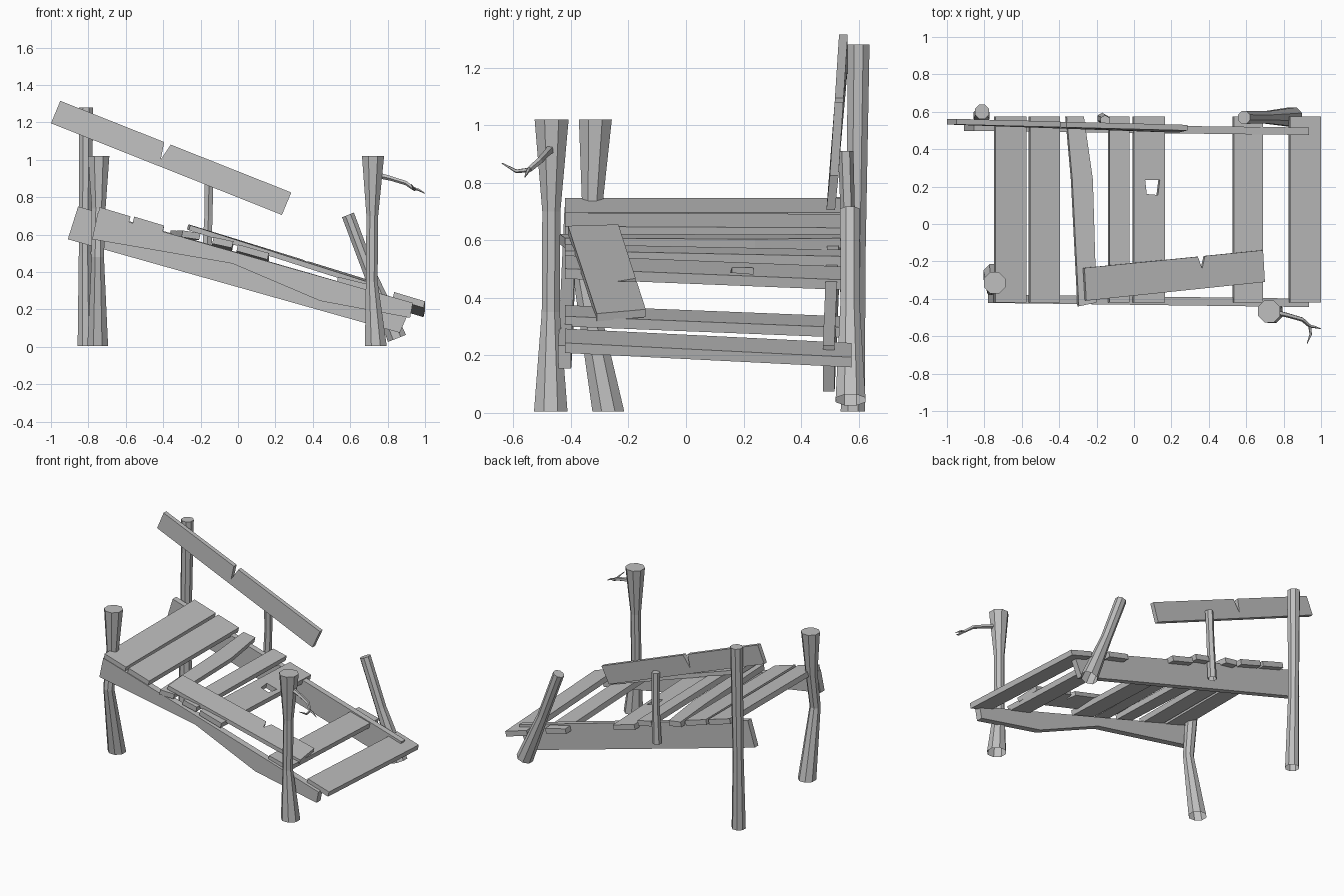
import bpy
import bmesh
import math
from mathutils import Vector

cube = bpy.data.objects.get("Cube")
if cube:
    bpy.data.objects.remove(cube, do_unlink=True)

GREY = (0.52, 0.52, 0.52, 1)
wood = bpy.data.materials.new("weathered grey wood")
wood.use_nodes = True
wood.diffuse_color = GREY
shader = wood.node_tree.nodes["Principled BSDF"]
shader.inputs["Base Color"].default_value = GREY
shader.inputs["Roughness"].default_value = 0.9


def finish(name, bm):
    bmesh.ops.recalc_face_normals(bm, faces=bm.faces)
    mesh = bpy.data.meshes.new(name)
    bm.to_mesh(mesh)
    bm.free()
    mesh.materials.append(wood)
    obj = bpy.data.objects.new(name, mesh)
    bpy.context.collection.objects.link(obj)
    return obj


def slab(name, faces, depth):
    """Board made by extruding flat faces along the depth vector."""
    bm = bmesh.new()
    for face in faces:
        bm.faces.new([bm.verts.new(p) for p in face])
    bmesh.ops.remove_doubles(bm, verts=bm.verts, dist=0.0001)
    ext = bmesh.ops.extrude_face_region(bm, geom=bm.faces[:], use_keep_orig=True)
    moved = [g for g in ext["geom"] if isinstance(g, bmesh.types.BMVert)]
    bmesh.ops.translate(bm, verts=moved, vec=depth)
    return finish(name, bm)


def loft(name, rings, sides=8, axis=(0, 0, 1)):
    """Round post from (centre, radius) rings, capped at its far end."""
    turn = Vector((0, 0, 1)).rotation_difference(Vector(axis))
    bm = bmesh.new()
    loops = []
    for centre, radius in rings:
        loop = []
        for i in range(sides):
            a = math.tau * (i + 0.5) / sides
            spoke = turn @ Vector((math.cos(a), math.sin(a), 0))
            loop.append(bm.verts.new(Vector(centre) + spoke * radius))
        loops.append(loop)
    for low, high in zip(loops, loops[1:]):
        for i in range(sides):
            j = (i + 1) % sides
            bm.faces.new((low[i], low[j], high[j], high[i]))
    bm.faces.new(loops[-1])
    return finish(name, bm)


# Upright posts, flared at the ends
loft("front_right_post", [((-.75, -.27, .005), .06), ((-.75, -.36, .48), .036),
                          ((-.745, -.325, .74), .04), ((-.745, -.315, 1.02), .062)])
loft("front_left_post", [((.737, -.47, .005), .063), ((.715, -.47, .35), .034),
                         ((.718, -.468, .7), .034), ((.722, -.467, 1.02), .064)])
loft("back_right_post", [((-.815, .58, .005), .046), ((-.818, .59, .5), .036),
                         ((-.812, .6, 1.28), .041)])

# Leaning post and short rail support
loft("leaning_post", [((.85, .572, .045), .056), ((.71, .57, .38), .036),
                      ((.588, .57, .705), .037)], axis=(-.26, 0, .66))
loft("rail_support", [((-.17, .565, .42), .03), ((-.158, .562, .7), .025),
                      ((-.155, .555, .91), .027)], sides=6)

# Forked twig on the front post
fork = (.94, -.545, .845)
loft("twig", [((.74, -.468, .92), .017), ((.82, -.487, .9), .013),
              ((.9, -.51, .875), .012), (fork, .01)], sides=5, axis=(.2, -.08, -.07))
loft("twig_long_tip", [(fork, .009), ((.965, -.55, .84), .007),
                       ((1.0, -.56, .82), .002)], sides=5, axis=(.06, -.02, -.03))
loft("twig_side_tip", [(fork, .009), ((.945, -.59, .84), .007),
                       ((.925, -.64, .868), .002)], sides=5, axis=(-.02, -.1, .02))

# Sloping side beams, outlined in x and z
front_outline = [(-.78, .575), (-.03, .445), (.44, .245), (.92, .155),
                 (.935, .235), (-.75, .715)]
back_outline = [(-.91, .575), (.865, .075), (.935, .235), (-.855, .75)]
slab("front_beam", [[(x, -.432 - .013 * x, z) for x, z in front_outline]], (0, .045, 0))
slab("back_beam", [[(x, .487 - .012 * x, z) for x, z in back_outline]], (0, .04, 0))

# Deck planks: x range, top height, slope along x, drop towards the back
FRONT, BACK = -.42, .575


def plank(name, faces, x_mid, z_top, slope, drop):
    def lift(x, y):
        return (x, y, z_top - slope * (x - x_mid) - drop * (y - FRONT))
    slab(name, [[lift(x, y) for x, y in f] for f in faces], (-.008, 0, -.035))


def box(x0, x1, y0=FRONT, y1=BACK):
    return [(x0, y0), (x1, y0), (x1, y1), (x0, y1)]


straight = [
    (-.74, -.575, .722, .3, 0),
    (-.555, -.395, .672, .3, .005),
    (-.13, -.025, .575, .22, .02),
    (.535, .69, .355, .25, .04),
    (.835, 1.0, .268, .3, .05),
]
for n, (x0, x1, z, slope, drop) in enumerate(straight, 1):
    plank(f"deck_plank_{n}", [box(x0, x1)], (x0 + x1) / 2, z, slope, drop)

# Warped narrow plank
warped = [(-.295, -.44), (-.2, -.42), (-.22, .24), (-.268, .575), (-.36, .575), (-.33, .24)]
plank("warped_plank", [warped], -.27, .618, .15, .01)

# Plank with a broken-out hole
hole = [(.068, .16), (.128, .155), (.138, .235), (.06, .235)]
rim = box(0, .165)
ring = [[rim[i], rim[(i + 1) % 4], hole[(i + 1) % 4], hole[i]] for i in range(4)]
plank("holed_plank", ring, .08, .525, .28, .04)


def notched(a, b, c, d, at, depth, width=.025):
    """Quad outline a-b-c-d with a V notch in the edge a-b."""
    a, b, c, d = map(Vector, (a, b, c, d))
    tip = a.lerp(b, at).lerp(d.lerp(c, at), depth)
    return [a, a.lerp(b, at - width), tip, a.lerp(b, at + width), b, c, d]


# Handrail still attached at the back
slab("handrail", [notched((-.95, .532, 1.315), (.285, .5, .825), (.235, .488, .705),
                          (-1.0, .532, 1.195), .464, .72, .014)], (0, .03, 0))

# Handrail fallen onto the deck
slab("fallen_handrail", [notched((-.265, -.235, .655), (.69, -.14, .36), (.7, -.31, .345),
                                 (-.255, -.41, .65), .655, .38, .02)], (-.008, 0, -.027))
